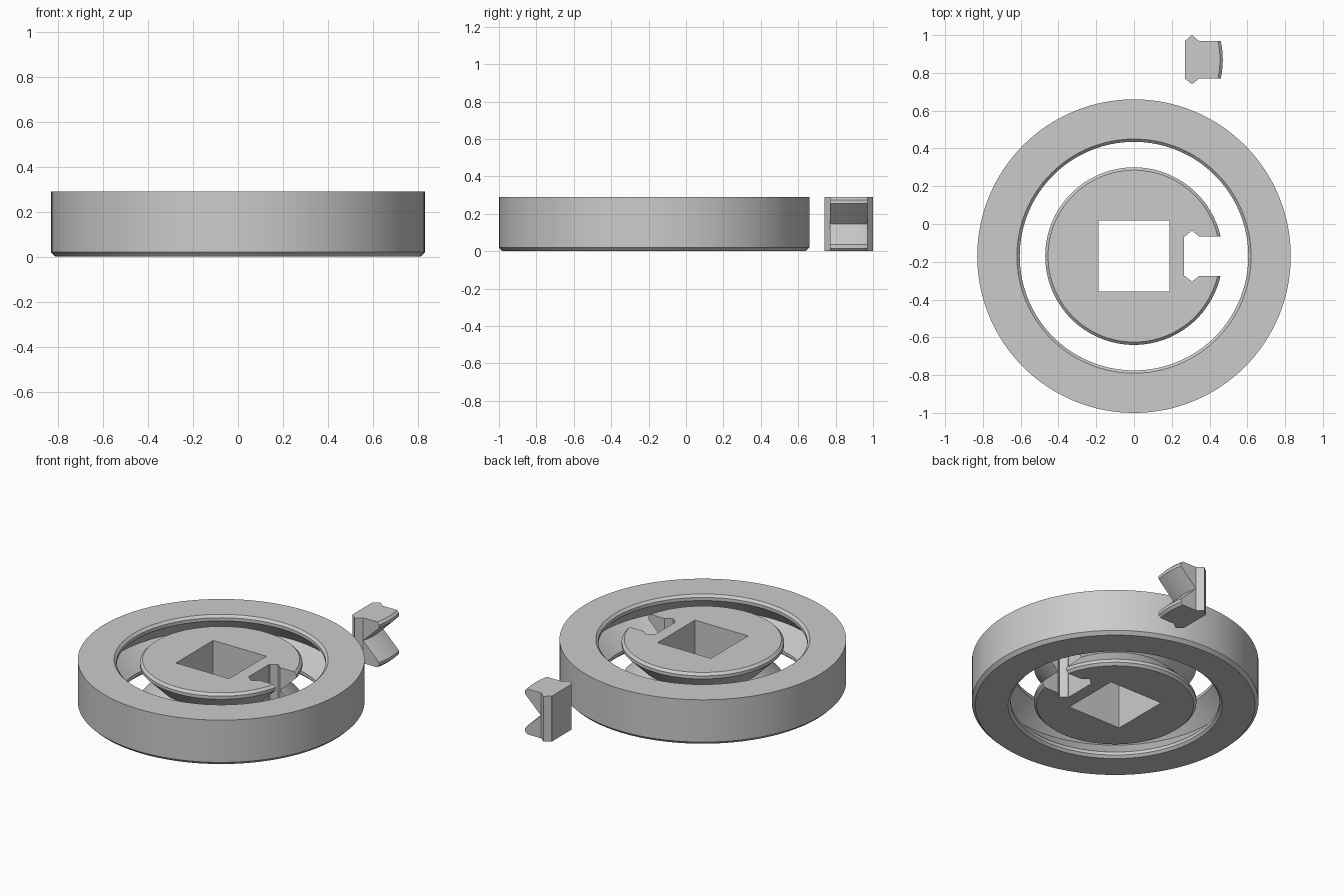
import bpy, bmesh, math

if "Cube" in bpy.data.objects:
    bpy.data.objects.remove(bpy.data.objects["Cube"])

HEIGHT, CENTRE_Y, KEY_Y = 0.29, -0.17, 0.87
SEGMENTS = 128

grey = bpy.data.materials.new("light grey")
grey.use_nodes = True
grey.diffuse_color = (0.6, 0.6, 0.6, 1)
grey.node_tree.nodes["Principled BSDF"].inputs["Base Color"].default_value = (0.6, 0.6, 0.6, 1)


def finish(name, bm, y):
    bmesh.ops.recalc_face_normals(bm, faces=bm.faces)
    mesh = bpy.data.meshes.new(name)
    bm.to_mesh(mesh)
    bm.free()
    mesh.materials.append(grey)
    obj = bpy.data.objects.new(name, mesh)
    obj.location.y = y
    bpy.context.collection.objects.link(obj)
    return obj


def lathe(name, profile, y, closed):
    """Turn (radius, z) points; closed joins last to first, else caps the ends."""
    bm = bmesh.new()
    rings = []
    for r, z in profile:
        angles = [2 * math.pi * i / SEGMENTS for i in range(SEGMENTS)]
        rings.append([bm.verts.new((r * math.cos(a), r * math.sin(a), z)) for a in angles])
    pairs = list(zip(rings, rings[1:]))
    if closed:
        pairs.append((rings[-1], rings[0]))
    else:
        bm.faces.new(rings[0])
        bm.faces.new(rings[-1])
    for a, b in pairs:
        for i in range(SEGMENTS):
            j = (i + 1) % SEGMENTS
            bm.faces.new((a[i], a[j], b[j], b[i]))
    return finish(name, bm, y)


def prism(name, outline, y):
    bm = bmesh.new()
    face = bm.faces.new([bm.verts.new((px, py, -0.1)) for px, py in outline])
    top = bmesh.ops.extrude_face_region(bm, geom=[face])["geom"]
    bmesh.ops.translate(bm, vec=(0, 0, 0.5),
                        verts=[v for v in top if isinstance(v, bmesh.types.BMVert)])
    return finish(name, bm, y)


def cut(obj, outline, operation):
    cutter = prism("cutter", outline, obj.location.y)
    cutter.hide_render = True
    mod = obj.modifiers.new("cut", "BOOLEAN")
    mod.operation, mod.object, mod.solver = operation, cutter, "EXACT"
    bpy.context.view_layer.objects.active = obj
    bpy.ops.object.modifier_apply(modifier=mod.name)
    bpy.data.objects.remove(cutter)


def race(lip, direction):
    """V groove between two chamfered lips; direction +1 cuts outwards, -1 inwards."""
    half = [(lip + direction * 0.015, 0), (lip, 0.015), (lip, 0.035)]
    apex = [(lip + direction * 0.11, HEIGHT / 2)]
    return half + apex + [(r, HEIGHT - z) for r, z in reversed(half)]


def slot_outline(half_width, ear, left):
    """Keyway shape with a pointed ear on each side."""
    side = [(left, half_width), (0.27, half_width), (0.307, ear),
            (0.344, half_width), (0.6, half_width)]
    return [(x, -y) for x, y in side] + [(x, y) for x, y in reversed(side)]


# Outer ring with a groove on its inside
outer_ring = lathe("outer_ring", race(0.605, 1) + [(0.83, HEIGHT), (0.83, 0.02), (0.81, 0)],
                   CENTRE_Y, True)

# Inner disc with a square hole and a keyway
inner_disc = lathe("inner_disc", race(0.47, -1), CENTRE_Y, False)
s = 0.188
cut(inner_disc, [(-s, -s), (s, -s), (s, s), (-s, s)], "DIFFERENCE")
cut(inner_disc, slot_outline(0.105, 0.135, 0.265), "DIFFERENCE")

# Loose key: the piece of the disc that fills the keyway
key = lathe("key_insert", race(0.47, -1), KEY_Y, False)
cut(key, slot_outline(0.1, 0.13, 0.269), "INTERSECT")

# Smooth round walls, sharp edges
for obj in (outer_ring, inner_disc, key):
    bpy.ops.object.select_all(action="DESELECT")
    obj.select_set(True)
    bpy.context.view_layer.objects.active = obj
    bpy.ops.object.shade_smooth_by_angle(angle=math.radians(25))
